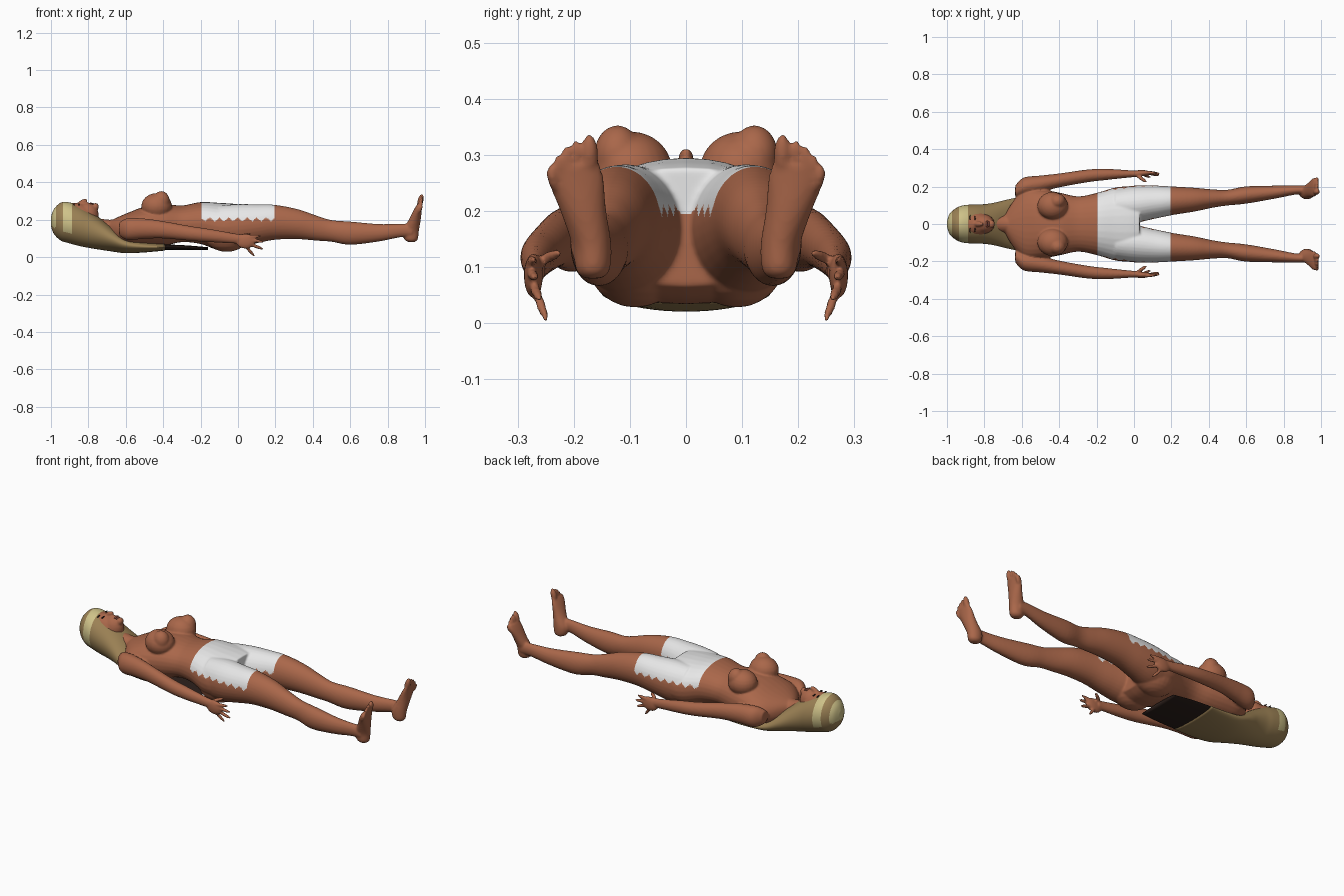
import bpy, bmesh, math
from mathutils import Vector, Matrix


def mat(name, r, g, b):
    m = bpy.data.materials.new(name)
    m.diffuse_color = (r, g, b, 1)
    return m


SKIN = mat("skin", 0.40, 0.135, 0.068)
WHITE = mat("white cloth", 0.85, 0.85, 0.85)
TAN = mat("tan hair", 0.33, 0.22, 0.09)
LIGHT = mat("light hair", 0.62, 0.54, 0.25)
DARK = mat("dark brown", 0.025, 0.014, 0.011)
LIP = mat("lip brown", 0.26, 0.075, 0.05)


def spline(rows, steps=5):
    """Catmull-Rom interpolation of number rows."""
    out = []
    for i in range(len(rows) - 1):
        p = [rows[max(0, min(len(rows) - 1, i + k))] for k in (-1, 0, 1, 2)]
        for s in range(steps):
            t = s / steps
            out.append([0.5 * (2 * b + (c - a) * t + (2 * a - 5 * b + 4 * c - d) * t * t
                        + (3 * b - a - 3 * c + d) * t ** 3) for a, b, c, d in zip(*p)])
    return out + [list(rows[-1])]


def loft(bm, rows, axis="x", n=32, power=1.0):
    """Elliptical sections: rows are x, y, z, radius 1, radius 2."""
    rings = []
    for x, y, z, ra, rb in spline(rows):
        ring = []
        for k in range(n):
            a = 2 * math.pi * k / n
            c, s = math.cos(a), math.sin(a)
            c = math.copysign(abs(c) ** power, c)
            s = math.copysign(abs(s) ** power, s)
            off = (0, ra * c, rb * s) if axis == "x" else (ra * c, rb * s, 0)
            ring.append(bm.verts.new(Vector((x, y, z)) + Vector(off)))
        rings.append(ring)
    for a, b in zip(rings, rings[1:]):
        for k in range(n):
            bm.faces.new((a[k], a[(k + 1) % n], b[(k + 1) % n], b[k]))
    bm.faces.new(rings[0][::-1])
    bm.faces.new(rings[-1])


def ball(bm, c, r, n=24):
    m = Matrix.Translation(c) @ Matrix.Diagonal((*r, 1))
    bmesh.ops.create_uvsphere(bm, u_segments=n, v_segments=n // 2, radius=1, matrix=m)


def digit(bm, a, b, r):
    a, b = Vector(a), Vector(b)
    d = b - a
    m = (Matrix.Translation((a + b) / 2) @ d.to_track_quat("Z", "Y").to_matrix().to_4x4()
         @ Matrix.Diagonal((r, r, d.length / 2, 1)))
    bmesh.ops.create_uvsphere(bm, u_segments=16, v_segments=12, radius=1, matrix=m)


def finish(name, bm, mats):
    bmesh.ops.recalc_face_normals(bm, faces=bm.faces)
    me = bpy.data.meshes.new(name)
    bm.to_mesh(me)
    bm.free()
    for m in mats:
        me.materials.append(m)
    ob = bpy.data.objects.new(name, me)
    bpy.context.collection.objects.link(ob)
    for p in me.polygons:
        p.use_smooth = True
    return ob


# Torso and neck
bm = bmesh.new()
loft(bm, [(-.69, 0, .145, .05, .045), (-.64, 0, .145, .13, .07), (-.58, 0, .15, .185, .09),
          (-.5, 0, .163, .185, .107), (-.4, 0, .172, .168, .112), (-.3, 0, .178, .148, .098),
          (-.2, 0, .182, .166, .112), (-.1, 0, .163, .195, .127), (-.02, 0, .163, .2, .122),
          (.03, 0, .172, .185, .105)], power=.92)
loft(bm, [(-.82, 0, .17, .045, .055), (-.74, 0, .157, .047, .05), (-.68, 0, .15, .05, .05),
          (-.62, 0, .15, .07, .06)])

# Head
ball(bm, (-.87, 0, .195), (.125, .076, .095))
ball(bm, (-.805, 0, .225), (.06, .052, .066))
digit(bm, (-.86, 0, .278), (-.805, 0, .308), .014)
ball(bm, (-.762, 0, .27), (.018, .022, .02))

for s in (1, -1):
    # Chest and seat forms
    ball(bm, (-.435, s * .098, .272), (.082, .074, .07))
    ball(bm, (-.41, s * .122, .3), (.045, .042, .053))
    ball(bm, (-.06, s * .09, .12), (.12, .09, .092))
    # Leg
    loft(bm, [(x, s * y, z, a, b) for x, y, z, a, b in (
        (-.1, .1, .165, .09, .11), (0, .105, .168, .1, .115), (.1, .116, .178, .09, .104),
        (.2, .124, .186, .077, .093), (.32, .13, .176, .064, .08), (.42, .136, .155, .049, .067),
        (.5, .141, .14, .042, .058), (.6, .155, .128, .046, .062), (.75, .17, .13, .035, .047),
        (.87, .182, .142, .024, .036), (.93, .18, .142, .026, .038))])
    # Foot and toes
    loft(bm, [(x, s * y, z, a, b) for x, y, z, a, b in (
        (.928, .166, .08, .015, .015), (.925, .166, .095, .036, .03), (.925, .168, .14, .042, .035),
        (.945, .183, .2, .032, .041), (.962, .196, .255, .021, .05),
        (.972, .199, .282, .014, .046))], axis="z")
    for y0, z0, y1, z1, r in ((.172, .26, .172, .337, .016), (.193, .26, .196, .328, .011),
                              (.208, .255, .214, .316, .011), (.221, .25, .229, .3, .01),
                              (.232, .235, .243, .282, .01)):
        digit(bm, (.966, s * y0, z0), (.984, s * y1, z1), r)
    # Arm
    loft(bm, [(x, s * y, z, a, b) for x, y, z, a, b in (
        (-.635, .175, .15, .03, .035), (-.59, .2, .15, .048, .058), (-.5, .215, .152, .044, .054),
        (-.4, .233, .146, .037, .046), (-.25, .257, .126, .034, .039), (-.15, .265, .115, .03, .035),
        (-.02, .268, .1, .019, .027), (.02, .268, .096, .018, .026))])
    # Hand and fingers
    ball(bm, (.04, s * .272, .085), (.052, .017, .04))
    for a, b, r in (((.04, .28, .11), (.125, .27, .113), .0095), ((.05, .28, .095), (.142, .268, .08), .0095),
                    ((.05, .275, .075), (.14, .26, .04), .0095), ((.035, .27, .065), (.09, .248, .002), .009),
                    ((.01, .262, .11), (.07, .222, .128), .01)):
        digit(bm, (a[0], s * a[1], a[2]), (b[0], s * b[1], b[2]), r)

body = finish("body", bm, [SKIN, WHITE])
bpy.context.view_layer.objects.active = body
body.select_set(True)
rm = body.modifiers.new("fuse", "REMESH")
rm.mode, rm.voxel_size, rm.use_smooth_shade = "VOXEL", .0055, True
sm = body.modifiers.new("soften", "SMOOTH")
sm.factor, sm.iterations = .5, 5
for name in ("fuse", "soften"):
    bpy.ops.object.modifier_apply(modifier=name)

# Painted shorts: front half only, ragged lower edge
for p in body.data.polygons:
    c = p.center
    jag = .022 * abs(((c.x * 20) % 1) * 2 - 1)
    p.use_smooth = True
    p.material_index = int(abs(c.x) < .195 and c.z > .19 + jag)

# Hair, with light streaks over the crown
bm = bmesh.new()
loft(bm, [(-1, 0, .19, .015, .025), (-.985, 0, .19, .055, .065), (-.95, 0, .19, .086, .1),
          (-.91, 0, .185, .1, .109), (-.85, 0, .168, .105, .108), (-.8, 0, .15, .106, .1),
          (-.74, 0, .125, .115, .085), (-.68, 0, .098, .13, .067), (-.6, 0, .066, .145, .045),
          (-.5, 0, .055, .15, .03), (-.39, 0, .053, .15, .018)], n=48)
hair = finish("long_hair", bm, [TAN, LIGHT])
for p in hair.data.polygons:
    c = p.center
    a = math.atan2(c.z - .17, abs(c.y))
    if (-.935 < c.x < -.885 and a > -.45) or (c.x < -.975 and a > -.2):
        p.material_index = 1

# Dark hair ends
bm = bmesh.new()
loft(bm, [(-.4, 0, .053, .147, .016), (-.28, 0, .05, .142, .013), (-.16, 0, .045, .128, .008)], n=48)
finish("hair_ends", bm, [DARK])

# Closed eyes, brows and lips
bm = bmesh.new()
for s in (1, -1):
    ball(bm, (-.85, s * .029, .281), (.004, .015, .005), 12)
    ball(bm, (-.876, s * .03, .281), (.003, .018, .005), 12)
finish("lashes_and_brows", bm, [DARK])
bm = bmesh.new()
ball(bm, (-.787, 0, .287), (.006, .02, .006), 16)
ball(bm, (-.777, 0, .284), (.006, .017, .006), 16)
finish("lips", bm, [LIP])
